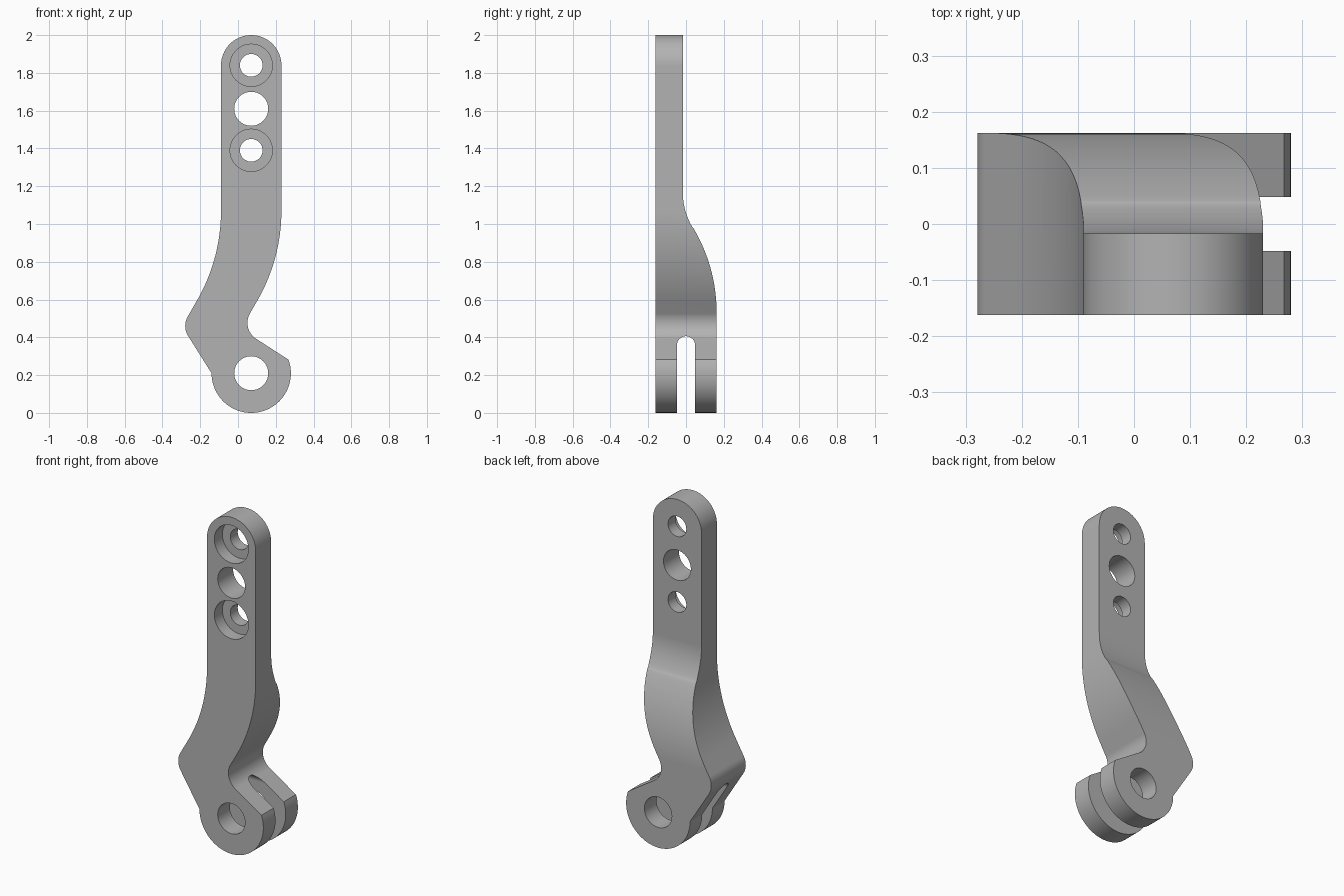
import bpy, bmesh
from math import sin, cos, radians, degrees, tan, atan2
from mathutils import Vector

cube = bpy.data.objects.get("Cube")
if cube:
    bpy.data.objects.remove(cube, do_unlink=True)

grey = bpy.data.materials.new("plain grey")
grey.use_nodes = True
grey.diffuse_color = (0.45, 0.45, 0.45, 1)
grey.node_tree.nodes["Principled BSDF"].inputs["Base Color"].default_value = (0.45, 0.45, 0.45, 1)

AXIS = 0.07      # x of the holes
HALF = 0.162     # half of the full depth


def arc(cx, cy, r, start, end, steps=16):
    """Points on an arc, angles in degrees."""
    angles = [radians(start + (end - start) * i / steps) for i in range(steps + 1)]
    return [(cx + r * cos(a), cy + r * sin(a)) for a in angles]


def fillet(before, corner, after, r):
    """Round a corner between two straight edges."""
    c = Vector(corner)
    u = (Vector(before) - c).normalized()
    v = (Vector(after) - c).normalized()
    half = u.angle(v) / 2
    centre = c + (u + v).normalized() * (r / sin(half))
    a = c + u * (r / tan(half)) - centre
    b = c + v * (r / tan(half)) - centre
    start = degrees(atan2(a.y, a.x))
    turn = (degrees(atan2(b.y, b.x)) - start + 180) % 360 - 180
    return arc(centre.x, centre.y, r, start, start + turn)


def prism(name, points, low, high, along):
    """Closed prism from a profile: (x, z) along y, or (y, z) along x."""
    bm = bmesh.new()
    ends = []
    for d in (low, high):
        ends.append([bm.verts.new((p, d, q) if along == "y" else (d, p, q)) for p, q in points])
    near, far = ends
    bm.faces.new(near)
    bm.faces.new(far[::-1])
    for i in range(len(points)):
        bm.faces.new((near[i], near[i - 1], far[i - 1], far[i]))
    bmesh.ops.recalc_face_normals(bm, faces=bm.faces[:])
    mesh = bpy.data.meshes.new(name)
    bm.to_mesh(mesh)
    bm.free()
    mesh.materials.append(grey)
    ob = bpy.data.objects.new(name, mesh)
    bpy.context.collection.objects.link(ob)
    return ob


def combine(body, tool, operation):
    """Apply a boolean and remove the helper."""
    mod = body.modifiers.new("cut", "BOOLEAN")
    mod.operation, mod.solver, mod.object = operation, "EXACT", tool
    depsgraph = bpy.context.evaluated_depsgraph_get()
    result = bpy.data.meshes.new_from_object(body.evaluated_get(depsgraph))
    body.modifiers.remove(mod)
    body.data = result
    bpy.data.objects.remove(tool, do_unlink=True)


# Front outline: rounded top, swept neck, elbow and round eye
R, BEND = 0.95, 1.07
left_bend = arc(-0.09 - R, BEND, R, 0, -30)
right_bend = arc(0.23 - R, BEND, R, -30, 0)
eye = arc(AXIS, 0.21, 0.21, 180, 380, 56)
outline = arc(AXIS, 1.84, 0.16, 0, 180, 40) + left_bend
outline += fillet(left_bend[-1], (-0.296, 0.458), eye[0], 0.1)
outline += eye
outline += fillet(eye[-1], (0.016, 0.444), right_bend[0], 0.1)
outline += right_bend
arm = prism("lever_arm", outline, -0.4, 0.4, "y")

# Side outline: thin plate swelling to a full-depth foot
side = [(-HALF, -0.2), (HALF, -0.2)]
side += arc(HALF - 0.873, 0.532, 0.873, 0, 30.5, 24)
side += arc(-0.017 + 0.37, 1.17, 0.37, 210.5, 180, 14)
side += [(-0.017, 2.2), (-HALF, 2.2)]
combine(arm, prism("side_shape", side, -1, 1, "x"), "INTERSECT")

# Fork slot through the eye
slot = [(-0.048, -0.3), (0.048, -0.3)] + arc(0, 0.358, 0.048, 0, 180, 24)
combine(arm, prism("slot_cutter", slot, -1, 1, "x"), "DIFFERENCE")

# Through holes, then counterbores from the front
for z, r in [(0.21, 0.09), (1.39, 0.06), (1.61, 0.09), (1.84, 0.06)]:
    ring = arc(AXIS, z, r, 0, 360, 48)[:-1]
    combine(arm, prism("hole_cutter", ring, -0.5, 0.5, "y"), "DIFFERENCE")
for z in (1.39, 1.84):
    ring = arc(AXIS, z, 0.112, 0, 360, 56)[:-1]
    combine(arm, prism("counterbore_cutter", ring, -0.5, -HALF + 0.075, "y"), "DIFFERENCE")

# Smooth curved walls with crisp edges
bpy.ops.object.select_all(action="DESELECT")
bpy.context.view_layer.objects.active = arm
arm.select_set(True)
bpy.ops.object.shade_smooth_by_angle(angle=radians(25))
weighted = arm.modifiers.new("weighted_normals", "WEIGHTED_NORMAL")
weighted.keep_sharp = True
